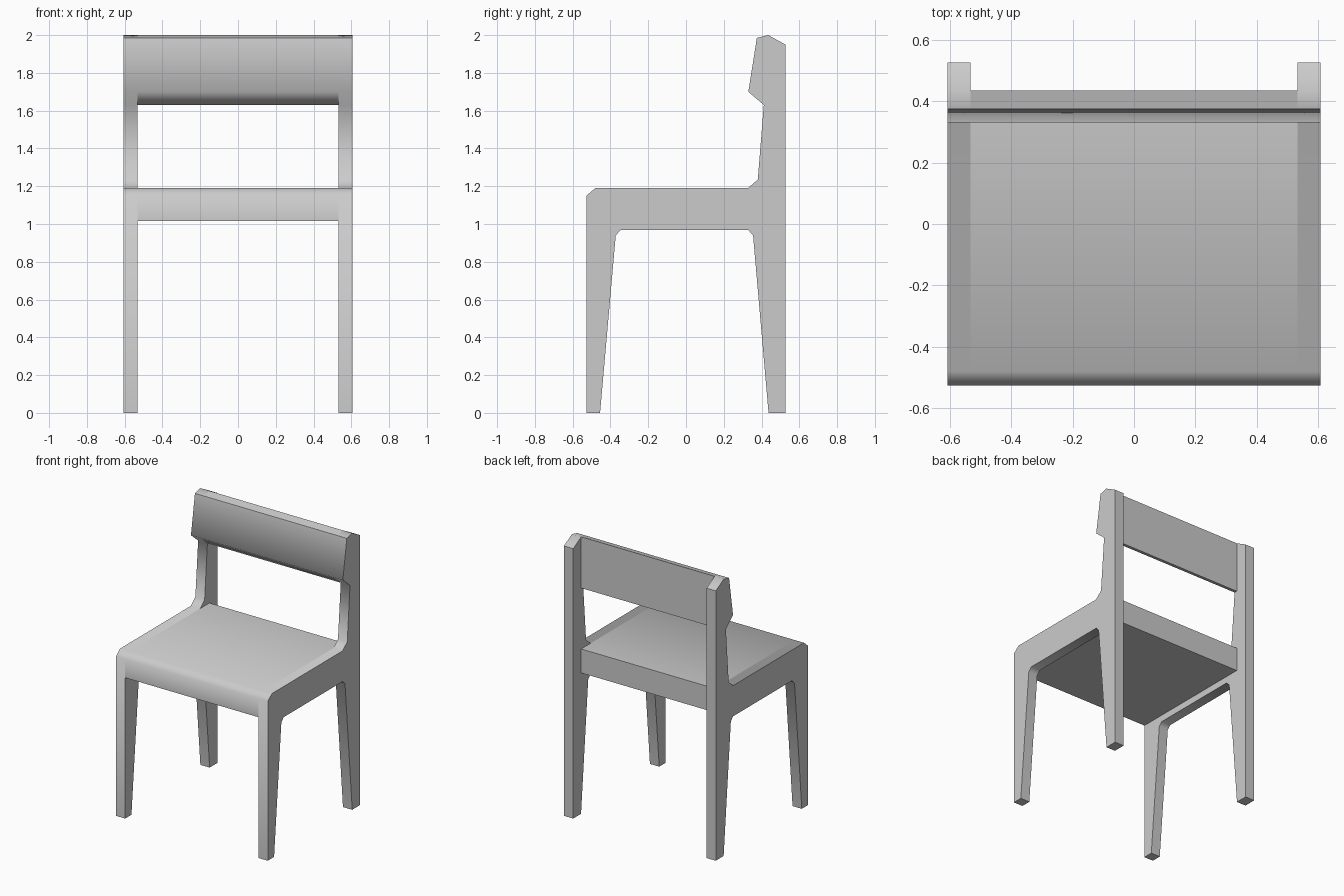
import bpy
import bmesh
import math

if "Cube" in bpy.data.objects:
    bpy.data.objects.remove(bpy.data.objects["Cube"])

OUTER, INNER = 0.607, 0.533      # half widths: outside and inside of side frames
REAR = 0.435                     # rear plane of the seat and backrest


def extrude_profile(name, profile, x0, x1, smooth=60):
    """Solid made from a closed (y, z) profile swept from x0 to x1."""
    bm = bmesh.new()
    face = bm.faces.new([bm.verts.new((x0, y, z)) for y, z in profile])
    swept = bmesh.ops.extrude_face_region(bm, geom=[face])["geom"]
    verts = [v for v in swept if isinstance(v, bmesh.types.BMVert)]
    bmesh.ops.translate(bm, verts=verts, vec=(x1 - x0, 0, 0))
    bmesh.ops.recalc_face_normals(bm, faces=bm.faces)
    mesh = bpy.data.meshes.new(name)
    bm.to_mesh(mesh)
    bm.free()
    obj = bpy.data.objects.new(name, mesh)
    bpy.context.collection.objects.link(obj)
    bpy.ops.object.select_all(action='DESELECT')
    obj.select_set(True)
    bpy.context.view_layer.objects.active = obj
    bpy.ops.object.shade_smooth_by_angle(angle=math.radians(smooth))
    return obj


# Shared outlines, so seat and backrest sit flush with the side frames
seat_nose = [(-0.48, 1.19), (-0.527, 1.15)]
back_front = [(REAR, 2.0), (0.375, 1.985), (0.33, 1.70), (0.412, 1.63)]

# Side frames: front leg, rail, back leg and upright in one piece, mirrored
side = extrude_profile("side_frames", [
    (-0.527, 0), (-0.455, 0), (-0.372, 0.94), (-0.345, 0.968),
    (0.33, 0.968), (0.355, 0.94), (0.437, 0), (0.527, 0), (0.527, 1.95),
    *back_front, (0.38, 1.235), (0.328, 1.19), *seat_nose,
], INNER, OUTER)
mirror = side.modifiers.new("mirror", 'MIRROR')
mirror.use_axis = (True, False, False)

# Seat slab, with a chamfered front edge
extrude_profile("seat", [
    (-0.527, 1.017), (REAR, 1.017), (REAR, 1.19), *seat_nose,
], -INNER, INNER)

# Backrest between the uprights
extrude_profile("backrest", [
    *back_front, (REAR, 1.63),
], -INNER, INNER)
